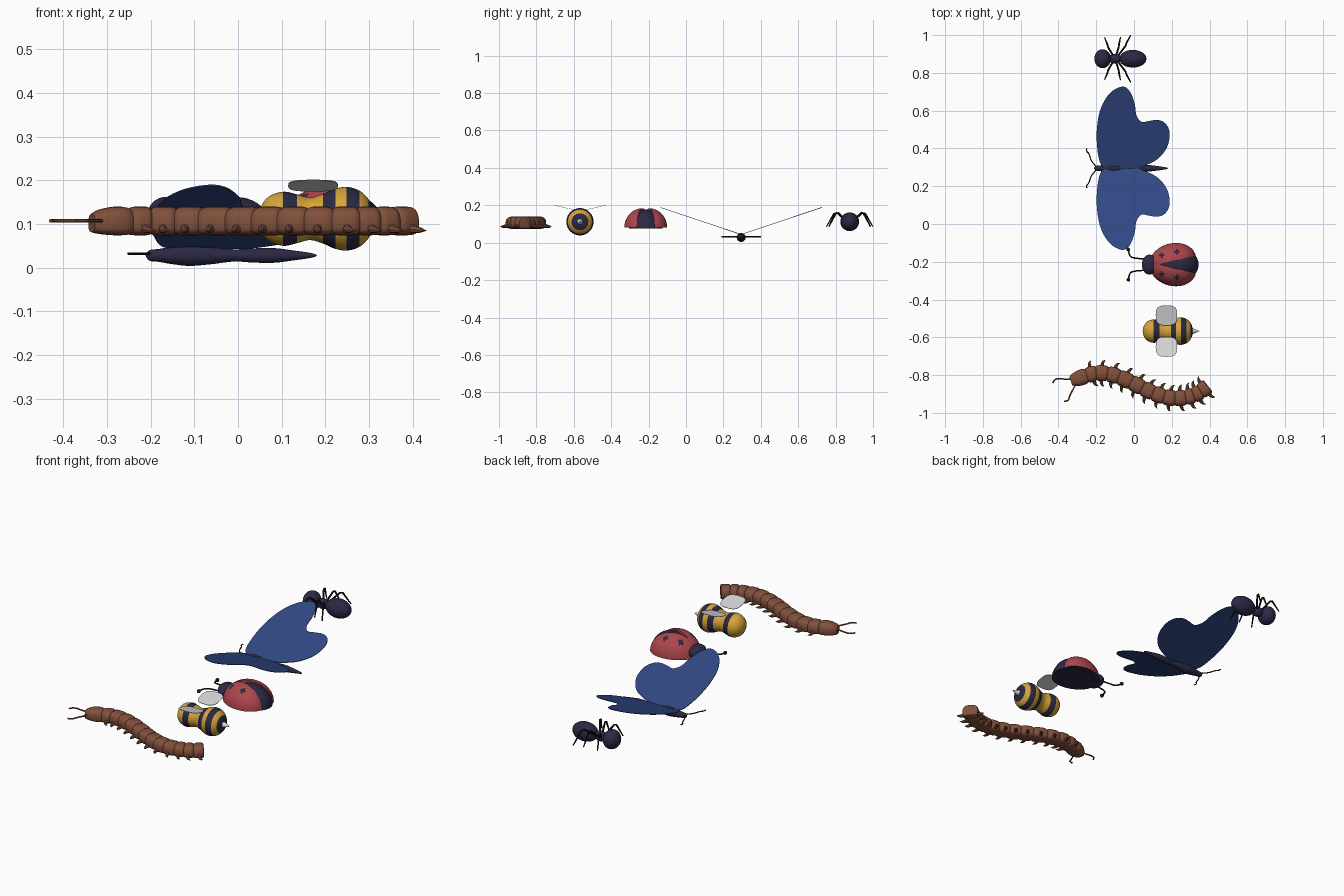
import bpy, bmesh, math
from mathutils import Vector, Matrix

if "Cube" in bpy.data.objects:
    bpy.data.objects.remove(bpy.data.objects["Cube"])


def mat(name, rgb):
    m = bpy.data.materials.new(name)
    m.diffuse_color = (*rgb, 1)
    m.use_nodes = True
    m.node_tree.nodes["Principled BSDF"].inputs["Base Color"].default_value = m.diffuse_color
    return m


NAVY = mat("navy", (0.024, 0.022, 0.058))
BLACK = mat("black", (0.009, 0.009, 0.01))
BLUE = mat("wing_blue", (0.03, 0.065, 0.23))
RED = mat("shell_red", (0.42, 0.062, 0.075))
YELLOW = mat("yellow", (0.68, 0.37, 0.042))
PALE = mat("pale_grey", (0.68, 0.68, 0.68))
BROWN = mat("brown", (0.22, 0.08, 0.045))


def finish(bm, name, mats, rule=None):
    """Turn a bmesh into a smooth shaded object; rule picks material per face centre."""
    bmesh.ops.recalc_face_normals(bm, faces=bm.faces)
    if rule:
        for f in bm.faces:
            f.material_index = rule(f.calc_center_median(), f)
    me = bpy.data.meshes.new(name)
    bm.to_mesh(me)
    bm.free()
    for m in mats:
        me.materials.append(m)
    ob = bpy.data.objects.new(name, me)
    bpy.context.collection.objects.link(ob)
    bpy.ops.object.select_all(action='DESELECT')
    ob.select_set(True)
    bpy.context.view_layer.objects.active = ob
    bpy.ops.object.shade_smooth_by_angle(angle=math.radians(40))
    return ob


def spline(pts, n=8, closed=False):
    """Catmull-Rom resampling of points of any dimension."""
    c, out = len(pts), []
    for i in range(c if closed else c - 1):
        k = [(i + j) % c if closed else min(max(i + j, 0), c - 1) for j in (-1, 0, 1, 2)]
        for s in range(n):
            t = s / n
            out.append(tuple(0.5 * (2 * b + (d - a) * t + (2 * a - 5 * b + 4 * d - e) * t * t
                                    + (3 * b - a - 3 * d + e) * t ** 3)
                             for a, b, d, e in zip(*(pts[q] for q in k))))
    if not closed:
        out.append(tuple(pts[-1]))
    return out


def loft(bm, rings):
    vs = [[bm.verts.new(p) for p in r] for r in rings]
    n = len(rings[0])
    for a, b in zip(vs, vs[1:]):
        for i in range(n):
            bm.faces.new((a[i], a[(i + 1) % n], b[(i + 1) % n], b[i]))
    bm.faces.new(vs[0])
    bm.faces.new(vs[-1])


def tube(bm, pts, sides=8):
    """Round tube through (x, y, z, radius) points."""
    rings = []
    for i, p in enumerate(pts):
        d = Vector(pts[min(i + 1, len(pts) - 1)][:3]) - Vector(pts[max(i - 1, 0)][:3])
        u = d.cross(Vector((0, 0, 1)))
        u = u.normalized() if u.length > 1e-6 else Vector((1, 0, 0))
        w = u.cross(d).normalized()
        r = max(p[3], 0.0005)
        rings.append([Vector(p[:3]) + r * (u * math.cos(a) + w * math.sin(a))
                      for a in (2 * math.pi * k / sides for k in range(sides))])
    loft(bm, rings)


def ball(bm, c, r, seg=32):
    bmesh.ops.create_uvsphere(bm, u_segments=seg, v_segments=seg // 2, radius=1,
                              matrix=Matrix.Translation(c) @ Matrix.Diagonal((*r, 1)))


def plate(name, outline, thick, m):
    bm = bmesh.new()
    loft(bm, [[Vector(p) + Vector((0, 0, h)) for p in outline] for h in (-thick / 2, thick / 2)])
    finish(bm, name, [m])


# Ant: head, thorax, abdomen and six bent legs
AY, AZ = 0.875, 0.112
for part, x, r in (("head", -0.166, (0.044, 0.05, 0.05)), ("thorax", -0.1, (0.034, 0.026, 0.027)),
                   ("abdomen", -0.006, (0.072, 0.047, 0.05))):
    bm = bmesh.new()
    ball(bm, (x, AY, AZ), r)
    finish(bm, "ant_" + part, [NAVY])
bm = bmesh.new()
for s in (-1, 1):
    for hip, foot, reach in ((-0.11, -0.155, 0.11), (-0.095, -0.072, 0.112), (-0.085, -0.018, 0.124)):
        knee = hip + (foot - hip) * 0.6
        tube(bm, [(hip, AY + s * 0.015, AZ, .005), (knee, AY + s * (reach * .55), 0.16, .005),
                  (knee * .8 + foot * .2, AY + s * (reach * .68), 0.155, .005),
                  (foot, AY + s * reach, 0.086, .003)])
finish(bm, "ant_legs", [BLACK])

# Butterfly: slim body, feelers and a shallow V of wings
BY = 0.295
bm = bmesh.new()
tube(bm, spline([(x, BY, 0.028, r) for x, r in (
    (-.212, 0), (-.203, .012), (-.18, .015), (-.15, .02), (-.11, .024), (-.06, .02), (-.01, .014),
    (.03, .016), (.08, .017), (.13, .011), (.17, .005), (.181, 0))], 5), 24)
finish(bm, "butterfly_body", [NAVY])
bm = bmesh.new()
for s in (-1, 1):
    tube(bm, spline([(-.2, BY + s * .008, .032, .003), (-.225, BY + s * .04, .032, .003),
                     (-.238, BY + s * .075, .032, .003), (-.25, BY + s * .09, .032, .003),
                     (-.25, BY + s * .105, .032, .003)], 4))
finish(bm, "butterfly_feelers", [BLACK])
wing = spline([(-.13, 0), (-.18, .03), (-.198, .17), (-.18, .305), (-.13, .395), (-.065, .432),
               (-.024, .41), (.003, .345), (.013, .28), (.04, .246), (.077, .25), (.125, .256),
               (.166, .238), (.188, .19), (.177, .116), (.13, .053), (.06, .015), (0, 0)], 6, True)
for s, side in ((-1, "front"), (1, "back")):
    plate("butterfly_wing_" + side, [(x, BY + s * d, 0.044 + 0.335 * d) for x, d in wing], 0.003, BLUE)

# Ladybird: dark dome body, head, spread shell halves with spots, feelers
LX, LY, LZ = 0.22, -0.215, 0.08


def dome(bm, c, r, seg, half=0):
    ball(bm, (0, 0, 0), r, seg)
    cuts = [(0, 0, -1)] + ([(0, -half, 0)] if half else [])
    for no in cuts:
        res = bmesh.ops.bisect_plane(bm, geom=bm.verts[:] + bm.edges[:] + bm.faces[:], dist=1e-5,
                                     plane_co=(0, 0, 0), plane_no=no, clear_outer=True)
        edges = [e for e in res["geom_cut"] if isinstance(e, bmesh.types.BMEdge)]
        bmesh.ops.holes_fill(bm, edges=edges, sides=0)
    bmesh.ops.translate(bm, verts=bm.verts, vec=c)


bm = bmesh.new()
dome(bm, (LX + .01, LY, LZ - .003), (.112, .09, .1), 48)
finish(bm, "ladybird_body", [NAVY])
bm = bmesh.new()
ball(bm, (.082, LY, LZ + .03), (.04, .053, .034))
finish(bm, "ladybird_head", [NAVY])


def spots(c, f):
    if f.normal.z < -0.9:
        return 1
    for x, y in ((.147, .05), (.227, .068)):
        a, b = abs(c.x - x), abs(abs(c.y - LY) - y)
        if min(a, b) < .006 and max(a, b) < .015:
            return 1
    return 0


for s, side in ((-1, "front"), (1, "back")):
    bm = bmesh.new()
    dome(bm, (LX - .012, LY, LZ), (.125, .095, .104), 144, s)
    bmesh.ops.rotate(bm, verts=bm.verts, cent=(.137, LY, 0), matrix=Matrix.Rotation(s * .25, 3, 'Z'))
    finish(bm, "ladybird_shell_" + side, [RED, NAVY], spots)
bm = bmesh.new()
for s in (-1, 1):
    tube(bm, spline([(.06, LY + s * .03, .105, .004), (.01, LY + s * .034, .105, .004),
                     (-.02, LY + s * .045, .102, .004), (-.03, LY + s * .08, .1, .004)], 6))
    ball(bm, (-.03, LY + s * .08, .1), (.01, .01, .01), 16)
finish(bm, "ladybird_feelers", [BLACK])

# Bee: turned striped body, sting and two flat raised wings
EY, EZ = -0.567, 0.112
bm = bmesh.new()
tube(bm, spline([(x, EY, EZ, r) for x, r in (
    (.046, 0), (.05, .022), (.062, .043), (.08, .056), (.107, .062), (.135, .056), (.165, .049),
    (.195, .057), (.22, .068), (.248, .073), (.275, .066), (.295, .05), (.307, .028), (.312, 0))], 8), 40)
bands = (.105, .135, .195, .223, .249, .277, .298)
finish(bm, "bee_body", [YELLOW, NAVY], lambda c, f: sum(c.x > b for b in bands) % 2)
bm = bmesh.new()
tube(bm, [(.3, EY, EZ, .017), (.312, EY, EZ, .015), (.347, EY, EZ, 0)], 20)
finish(bm, "bee_sting", [PALE])


def sp(v, e):
    return math.copysign(abs(v) ** e, v)


for s, side in ((-1, "front"), (1, "back")):
    ring = [2 * math.pi * k / 32 for k in range(32)]
    plate("bee_wing_" + side, [(.172 + .057 * sp(math.cos(a), .65), EY + s * (.083 + .053 * sp(math.sin(a), .65)),
                                .188 + .0125 * sp(math.sin(a), .65)) for a in ring], 0.002, PALE)

# Caterpillar: segmented winding body with a tapered head
path = [(-.335, -.832), (-.25, -.803), (-.2, -.79), (-.14, -.793), (-.08, -.81), (-.015, -.838),
        (.045, -.868), (.102, -.894), (.16, -.914), (.217, -.923), (.273, -.918), (.315, -.906),
        (.353, -.887), (.392, -.857)]
N = 10
line = spline(path, N)


def frame(i):
    """Centre and sideways direction at a path sample."""
    a, b = line[max(i - 1, 0)], line[min(i + 1, len(line) - 1)]
    d = Vector((b[0] - a[0], b[1] - a[1], 0)).normalized()
    return Vector((*line[i], 0)), Vector((-d.y, d.x, 0)), d


bm = bmesh.new()
rings = []
for i in range(len(line)):
    c, n, d = frame(i)
    t = abs((i % N) / N * 2 - 1)
    k = 1 - 0.16 * t ** 5
    if i < N:
        k = 0.55 + 0.45 * math.sin(min(1, i / 7) * math.pi / 2) - (0.16 * t ** 5 if i > 5 else 0)
    elif i == len(line) - 1:
        k = 0.8
    ring = []
    for q in range(28):
        a = 2 * math.pi * q / 28
        co, si = sp(math.cos(a), .75), sp(math.sin(a), .75 if math.sin(a) > 0 else .5)
        up = .038 * k if si > 0 else .028 * (0.4 + 0.6 * k)
        ring.append(c + n * (.042 * k * co) + Vector((0, 0, .102 + up * si)))
    rings.append(ring)
loft(bm, rings)
finish(bm, "caterpillar_body", [BROWN])

# Caterpillar legs: hooked claws on both sides, and feelers
bm = bmesh.new()
for j in range(1, 13):
    c, n, d = frame(j * N + N // 2)
    for s in (-1, 1):
        tube(bm, spline([(*(c + n * s * o + d * f)[:2], z, r) for o, f, z, r in (
            (.032, 0, .09, .011), (.048, .001, .088, .009), (.062, .006, .086, .006),
            (.071, .017, .085, 0))], 3))
finish(bm, "caterpillar_legs", [BROWN])
bm = bmesh.new()
for pts in (((-.31, -.822), (-.36, -.822), (-.4, -.818), (-.42, -.826), (-.43, -.842)),
            ((-.31, -.85), (-.325, -.88), (-.34, -.91), (-.348, -.932), (-.37, -.94))):
    tube(bm, spline([(x, y, .107, .004) for x, y in pts], 5))
finish(bm, "caterpillar_feelers", [BROWN])
